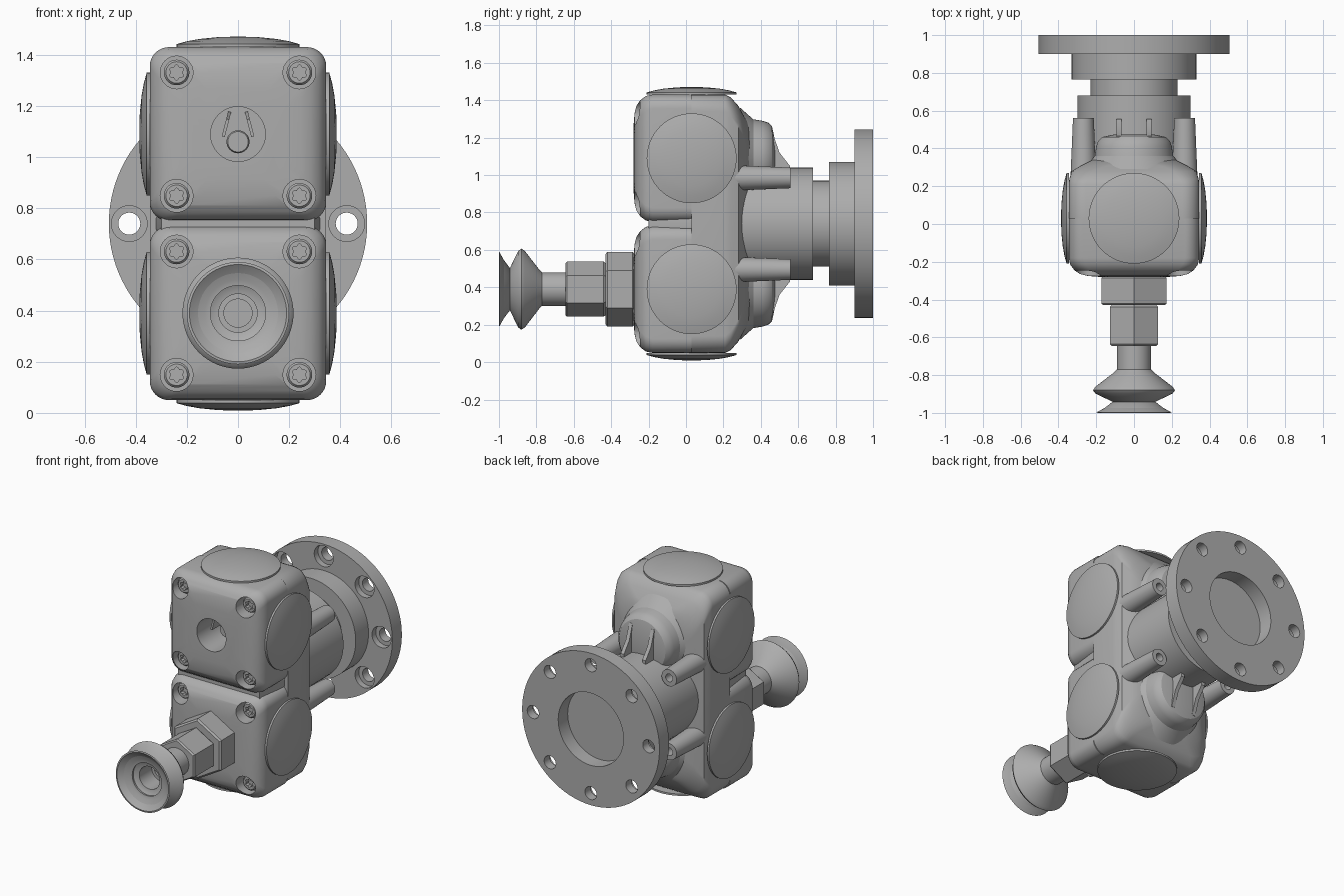
import bpy, bmesh, math
from mathutils import Vector, Matrix

cube = bpy.data.objects.get("Cube")
if cube:
    bpy.data.objects.remove(cube, do_unlink=True)

grey = bpy.data.materials.new("cast metal grey")
grey.use_nodes = True
colour = (0.42, 0.42, 0.42, 1)
grey.diffuse_color = colour
grey.node_tree.nodes["Principled BSDF"].inputs["Base Color"].default_value = colour

UPPER, LOWER, MID = 1.09, 0.39, 0.74
BACK = (0, 1, 0)


def make(name, bm):
    bmesh.ops.recalc_face_normals(bm, faces=bm.faces)
    mesh = bpy.data.meshes.new(name)
    bm.to_mesh(mesh)
    bm.free()
    mesh.materials.append(grey)
    obj = bpy.data.objects.new(name, mesh)
    bpy.context.collection.objects.link(obj)
    return obj


def skin(name, rings, loop=False):
    """Skin equal-length point rings; cap the ends, or loop back to the start."""
    bm = bmesh.new()
    rows = [[bm.verts.new(p) for p in ring] for ring in rings]
    n = len(rows[0])
    pairs = list(zip(rows, rows[1:])) + ([(rows[-1], rows[0])] if loop else [])
    for a, b in pairs:
        for i in range(n):
            j = (i + 1) % n
            bm.faces.new((a[i], a[j], b[j], b[i]))
    if not loop:
        bm.faces.new(rows[0])
        bm.faces.new(rows[-1])
    return make(name, bm)


def lathe(name, profile, loc, axis=BACK, sides=64, lobes=0.0):
    """Turn (radius, distance) pairs about an axis."""
    turn = Vector(axis).to_track_quat('Z', 'X' if axis[1] else 'Y')
    rings = []
    for r, t in profile:
        ring = []
        for k in range(sides):
            a = math.tau * k / sides
            s = r * (1 + lobes * math.cos(6 * a))
            ring.append(Vector(loc) + turn @ Vector((s * math.cos(a), s * math.sin(a), t)))
        rings.append(ring)
    return skin(name, rings)


def rounded_loft(name, sections, z):
    """Loft rounded rectangles given as (y, half width, half height, corner)."""
    rings = []
    for y, hx, hz, c in sections:
        ring = []
        for q, (sx, sz) in enumerate(((1, 1), (-1, 1), (-1, -1), (1, -1))):
            for k in range(9):
                a = (q + k / 8) * math.pi / 2
                ring.append((sx * (hx - c) + c * math.cos(a), y,
                             z + sz * (hz - c) + c * math.sin(a)))
        rings.append(ring)
    return skin(name, rings)


def cut(obj, cutters):
    for c in cutters:
        m = obj.modifiers.new("cut", 'BOOLEAN')
        m.operation, m.solver, m.object = 'DIFFERENCE', 'EXACT', c
    dg = bpy.context.evaluated_depsgraph_get()
    mesh = bpy.data.meshes.new_from_object(obj.evaluated_get(dg))
    obj.modifiers.clear()
    obj.data = mesh
    for c in cutters:
        bpy.data.objects.remove(c, do_unlink=True)


def plate(name, outline, x, width):
    """Flat fin with a (y, z) outline."""
    return skin(name, [[(x + d, y, z) for y, z in outline] for d in (-width / 2, width / 2)])


# Rear housing with sloping back
rounded_loft("rear_housing", [
    (0.03, 0.345, 0.69, 0.09), (0.21, 0.345, 0.69, 0.09), (0.24, 0.342, 0.675, 0.1),
    (0.28, 0.33, 0.63, 0.12), (0.31, 0.28, 0.575, 0.14), (0.34, 0.22, 0.53, 0.16)], MID)

for label, z, up in (("upper", UPPER, 1), ("lower", LOWER, -1)):
    # Front cover with screw pockets
    cover = rounded_loft(label + "_front_cover", [
        (0.03, 0.345, 0.34, 0.075), (-0.18, 0.345, 0.34, 0.075), (-0.215, 0.338, 0.333, 0.08),
        (-0.245, 0.315, 0.31, 0.085), (-0.265, 0.285, 0.28, 0.09),
        (-0.275, 0.245, 0.24, 0.1), (-0.28, 0.18, 0.18, 0.1)], z)
    spots = [(sx * 0.24, z + sz * 0.241) for sx in (-1, 1) for sz in (-1, 1)]
    pockets = [lathe("pocket", [(0.064, -0.4), (0.064, -0.18)], (x, 0, h), sides=32)
               for x, h in spots]
    if up > 0:
        pockets.append(lathe("port", [(0.107, -0.4), (0.107, -0.05)], (0, 0, z)))
    cut(cover, pockets)

    # Cover screws with lobed sockets
    for i, (x, h) in enumerate(spots):
        screw = lathe(f"{label}_screw_{i}", [(0.042, -0.225), (0.05, -0.215), (0.05, -0.17)],
                      (x, 0, h), sides=32)
        cut(screw, [lathe("socket", [(0.026, -0.3), (0.026, -0.195)], (x, 0, h),
                          sides=36, lobes=0.17)])

    # Domed side caps and end cap
    dome = [(0.24, 0), (0.24, 0.012), (0.2, 0.023), (0.15, 0.032), (0.08, 0.039), (0.02, 0.041)]
    for side, sx in (("left", 1), ("right", -1)):
        lathe(f"{label}_{side}_cap", dome, (sx * 0.345, 0.03, z), (sx, 0, 0))
    lathe(label + "_end_cap", [(r, t - 0.005) for r, t in dome],
          (0, 0.03, MID + up * 0.695), (0, 0, up))

    # Rear boss and its two bracing fins
    lathe(label + "_rear_boss", [(0.27, 0.29), (0.23, 0.335), (0.208, 0.36), (0.2, 0.41),
                                 (0.19, 0.44), (0.17, 0.46), (0.1, 0.475)], (0, 0, z))
    for x in (-0.08, 0.08):
        outline = [(0.4, z + up * 0.15), (0.465, z + up * 0.13), (0.5, z + up * 0.03),
                   (0.555, z - up * 0.04), (0.555, z - up * 0.1), (0.4, z - up * 0.1)]
        plate(f"{label}_fin_{'left' if x > 0 else 'right'}", outline, x, 0.025)

    # Threaded lugs beside the neck
    for side, sx in (("left", 1), ("right", -1)):
        lug = lathe(f"{label}_{side}_lug", [(0.068, 0.25), (0.055, 0.56)],
                    (sx * 0.268, 0, MID + up * 0.245), sides=32)
        cut(lug, [lathe("bore", [(0.026, 0.45), (0.026, 0.7)],
                        (sx * 0.268, 0, MID + up * 0.245), sides=24)])

# Seam strip between covers
rounded_loft("cover_seam", [(0.03, 0.32, 0.03, 0.01), (-0.2, 0.3, 0.03, 0.01)], MID)

# Vanes and hub inside the open port
lathe("port_hub", [(0.04, -0.13), (0.045, -0.12), (0.045, -0.04)], (0, 0, UPPER - 0.03), sides=32)
for sx in (-1, 1):
    fin = plate("port_vane_" + ("left" if sx > 0 else "right"),
                [(-0.2, -0.01), (-0.05, -0.01), (-0.05, 0.09), (-0.2, 0.06)], 0, 0.012)
    fin.data.transform(Matrix.Translation((sx * 0.055, 0, UPPER))
                       @ Matrix.Rotation(-sx * 0.25, 4, 'Y'))

# Neck, groove, collar and bolted flange
lathe("neck", [(0.3, 0.28), (0.3, 0.68), (0.23, 0.68), (0.23, 0.77)], (0, 0, MID))
collar = lathe("collar_and_flange", [(0.33, 0.765), (0.33, 0.9), (0.505, 0.9), (0.505, 1.0)],
               (0, 0, MID), sides=96)
holes = [lathe("recess", [(0.24, 0.9), (0.24, 1.2)], (0, 0, MID))]
for k in range(8):
    a = math.tau * k / 8
    spot = (0.425 * math.cos(a), 0, MID + 0.425 * math.sin(a))
    holes.append(lathe("bolt_hole", [(0.07, 0.8), (0.07, 0.94), (0.043, 0.94), (0.043, 1.2)],
                       spot, sides=32))
cut(collar, holes)

# Hexagonal nuts, chamfered at both ends
for name, r, y0, y1 in (("large_nut", 0.2, -0.43, -0.275), ("small_nut", 0.147, -0.645, -0.43)):
    lathe(name, [(r * 0.94, y0), (r, y0 + 0.01), (r, y1 - 0.01), (r * 0.94, y1)],
          (0, 0, LOWER), sides=6)

# Hollow bellows suction cup
cup = [(0.09, -0.64), (0.09, -0.77), (0.105, -0.785), (0.205, -0.862), (0.217, -0.88),
       (0.205, -0.897), (0.11, -0.943), (0.108, -0.957), (0.13, -0.96), (0.2, -0.998),
       (0.19, -1.0), (0.105, -0.935), (0.075, -0.93), (0.075, -0.8), (0.055, -0.8), (0.055, -0.64)]
skin("suction_cup", [[(r * math.cos(math.tau * k / 64), y, LOWER + r * math.sin(math.tau * k / 64))
                      for k in range(64)] for r, y in cup], loop=True)

# Smooth curved surfaces while keeping edges crisp
bpy.ops.object.select_all(action='DESELECT')
for obj in bpy.context.scene.objects:
    if obj.type == 'MESH':
        obj.select_set(True)
        bpy.context.view_layer.objects.active = obj
bpy.ops.object.shade_smooth_by_angle(angle=math.radians(32))
